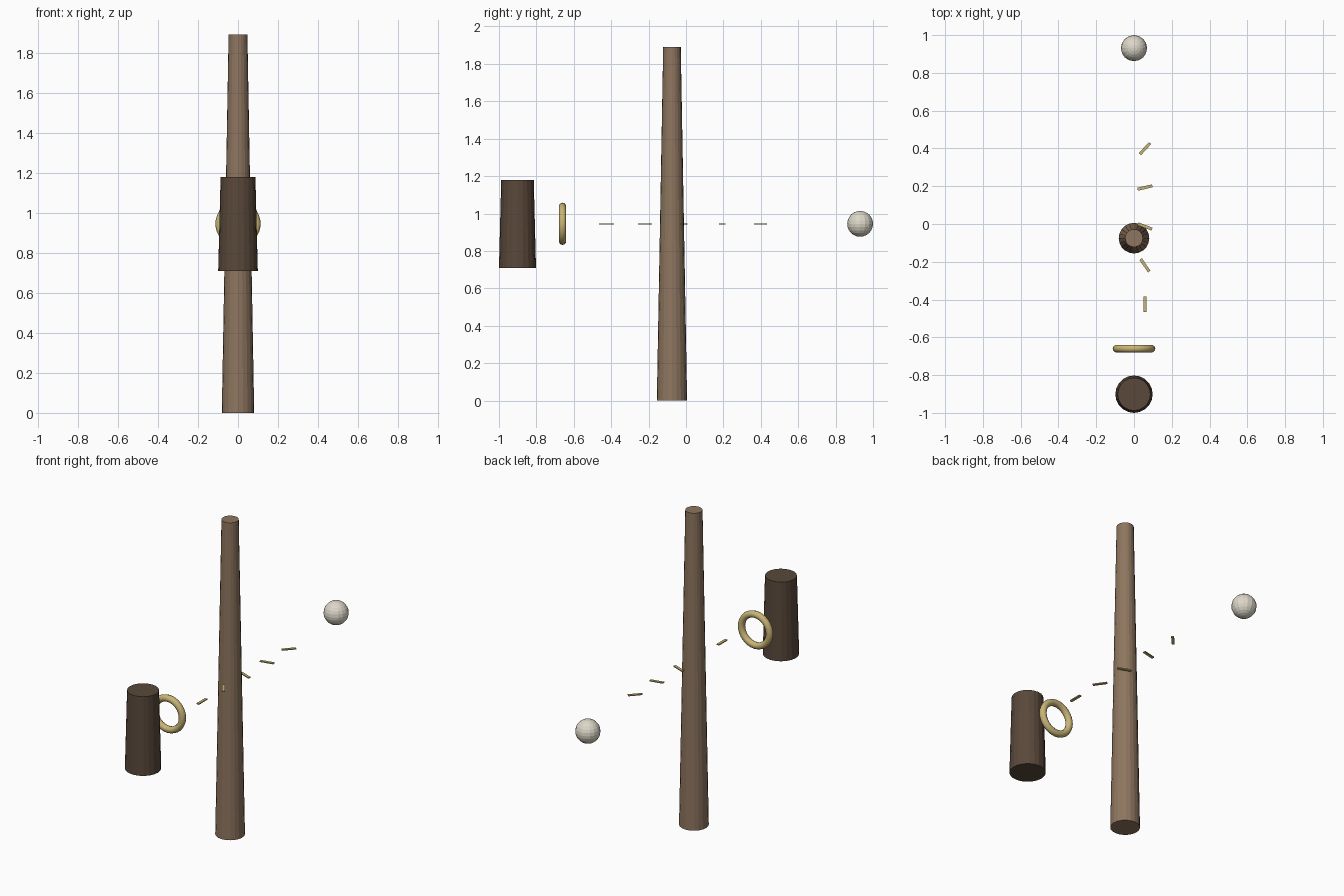
import bpy, math

if "Cube" in bpy.data.objects:
    bpy.data.objects.remove(bpy.data.objects["Cube"])


def material(name, color):
    m = bpy.data.materials.new(name)
    m.diffuse_color = (*color, 1)
    m.use_nodes = True
    m.node_tree.nodes["Principled BSDF"].inputs["Base Color"].default_value = m.diffuse_color
    return m


wood = material("wood", (0.27, 0.18, 0.115))
dark = material("dark_wood", (0.10, 0.065, 0.042))
brass = material("brass", (0.58, 0.46, 0.18))
ivory = material("ivory", (0.72, 0.68, 0.58))

MID = 0.945  # shared height of ring, slivers, ball and sleeve


def finish(name, mat):
    ob = bpy.context.object
    ob.name = name
    ob.data.materials.append(mat)
    return ob


def tapered(name, r1, r2, y, z0, z1, mat, sides=20):
    bpy.ops.mesh.primitive_cone_add(vertices=sides, radius1=r1, radius2=r2,
                                    depth=z1 - z0, location=(0, y, (z0 + z1) / 2))
    return finish(name, mat)


# tall tapered shaft and short grip sleeve
tapered("shaft", 0.081, 0.047, -0.075, 0, 1.89, wood)
tapered("grip", 0.099, 0.087, -0.901, 0.71, 1.18, dark)

# upright ring facing front
bpy.ops.mesh.primitive_torus_add(major_radius=0.093, minor_radius=0.02,
                                 major_segments=32, minor_segments=10,
                                 location=(0, -0.66, MID),
                                 rotation=(math.pi / 2, 0, 0))
finish("ring", brass)
bpy.ops.object.shade_smooth_by_angle(angle=math.radians(45))

# ball at the far end
bpy.ops.mesh.primitive_uv_sphere_add(segments=16, ring_count=12, radius=0.069,
                                     location=(0, 0.931, MID))
finish("ball", ivory)

# row of thin inlay slivers, each turned a little further
for i in range(5):
    bpy.ops.mesh.primitive_cube_add(size=1, location=(0.058, -0.425 + 0.206 * i, MID),
                                    rotation=(0, 0, 0.6 * i))
    finish(f"inlay_{i + 1}", brass).scale = (0.016, 0.08, 0.006)
